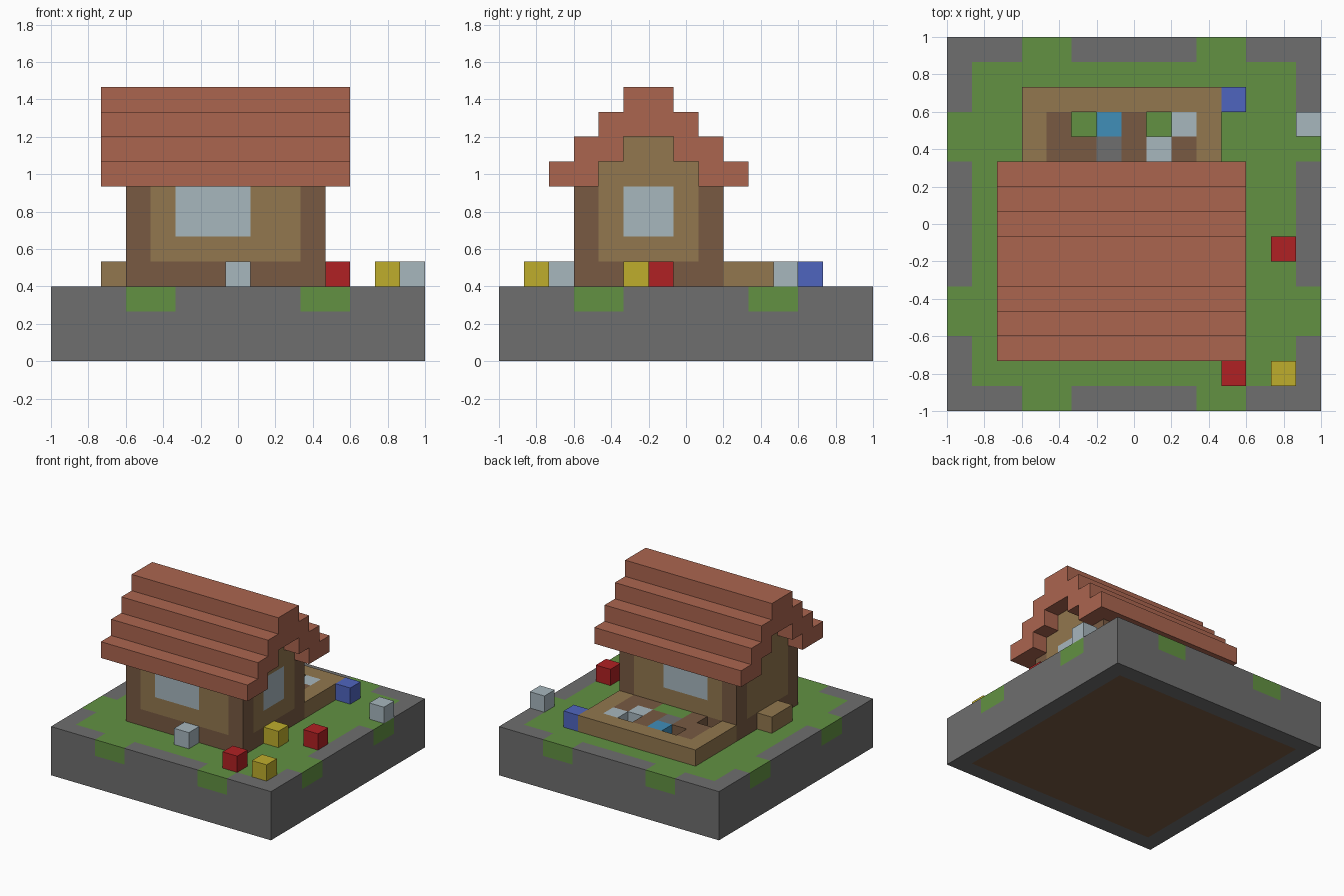
import bpy
import bmesh
from mathutils import Vector

if "Cube" in bpy.data.objects:
    bpy.data.objects.remove(bpy.data.objects["Cube"], do_unlink=True)

U = 2 / 15  # one block


def material(name, rgb):
    lin = [((c / 255 + 0.055) / 1.055) ** 2.4 for c in rgb] + [1]
    m = bpy.data.materials.new(name)
    m.use_nodes = True
    m.diffuse_color = lin
    m.node_tree.nodes["Principled BSDF"].inputs["Base Color"].default_value = lin
    return m


STONE = material("grey stone", (110, 110, 110))
GRASS = material("grass green", (98, 145, 66))
TILE = material("clay roof", (171, 101, 79))
TIMBER = material("dark timber", (120, 90, 66))
PLANK = material("tan plank", (146, 119, 78))
PALE = material("pale glass", (167, 183, 190))
RED = material("flower red", (176, 33, 35))
YELLOW = material("flower yellow", (191, 173, 44))
BLUE = material("flower blue", (79, 101, 191))
WATER = material("water blue", (64, 142, 185))


def finish(bm, name, mats):
    """Turn block units into scene units and link the object."""
    for v in bm.verts:
        v.co = Vector((v.co.x * U - 1, v.co.y * U - 1, v.co.z * U))
    bmesh.ops.recalc_face_normals(bm, faces=bm.faces)
    mesh = bpy.data.meshes.new(name)
    bm.to_mesh(mesh)
    bm.free()
    for m in mats:
        mesh.materials.append(m)
    obj = bpy.data.objects.new(name, mesh)
    bpy.context.collection.objects.link(obj)
    return obj


def box(name, lo, hi, mats, rule=None):
    """Box in block units; with a rule, its faces are cut on the block grid."""
    bm = bmesh.new()
    bmesh.ops.create_cube(bm, size=1)
    lo, hi = Vector(lo), Vector(hi)
    for v in bm.verts:
        v.co = (lo + hi) / 2 + v.co * (hi - lo)
    if rule:
        for axis in range(3):
            normal = Vector([float(k == axis) for k in range(3)])
            for cut in range(int(lo[axis]) + 1, int(hi[axis])):
                geom = bm.verts[:] + bm.edges[:] + bm.faces[:]
                bmesh.ops.bisect_plane(bm, geom=geom, plane_co=normal * cut, plane_no=normal)
        bm.normal_update()
        for f in bm.faces:
            f.material_index = rule(f.calc_center_median(), f.normal)
    return finish(bm, name, mats)


def block(name, x, y, mat):
    return box(name, (x, y, 3), (x + 1, y + 1, 4), [mat])


# Ground slab: stone rim, grass lawn with tongues over the edge, earth below
def ground_rule(c, n):
    i, j = min(int(c.x), 14), min(int(c.y), 14)
    inner = 0 < i < 14 and 0 < j < 14
    if n.z < -0.5:
        return 2 if inner else 0
    if c.z < 2:
        return 0
    tongue = (3, 4, 10, 11)
    on_edge = (i in (0, 14) and j in tongue) or (j in (0, 14) and i in tongue)
    return 1 if inner or on_edge else 0


box("ground", (0, 0, 0), (15, 15, 3), [STONE, GRASS, TIMBER], ground_rule)


# House walls: timber frame, plank panels, windows on three sides
def wall_rule(c, n):
    if abs(n.z) > 0.5:
        return 0
    long_side = abs(n.y) > 0.5
    along = c.x if long_side else c.y
    if c.z < 4 or along < 4 or along > (10 if long_side else 8):
        return 0
    window_end = 8 if long_side else 7
    if c.z > 5 and 5 < along < window_end and n.x > -0.5:
        return 2
    return 1


box("house_walls", (3, 3, 3), (11, 9, 7), [TIMBER, PLANK, PALE], wall_rule)
box("gable_lower", (3, 4, 7), (11, 8, 8), [PLANK])
box("gable_upper", (3, 5, 8), (11, 7, 9), [PLANK])
box("door_step", (2, 5, 3), (3, 7, 4), [PLANK])

# Stepped roof: one stair profile, mirrored about the ridge and extruded
RIDGE = 6
half = []
for step in range(4):
    half += [(2 + step, 7 + step), (2 + step, 8 + step)]
underside = [(RIDGE, 9), (5, 9), (5, 8), (4, 8), (4, 7)]
right_half = [(2 * RIDGE - y, z) for y, z in reversed(half)]
right_under = [(2 * RIDGE - y, z) for y, z in reversed(underside[1:])]
bm = bmesh.new()
end = bm.faces.new([bm.verts.new((2, y, z)) for y, z in half + right_half + right_under + underside])
extruded = bmesh.ops.extrude_face_region(bm, geom=[end])
for v in extruded["geom"]:
    if isinstance(v, bmesh.types.BMVert):
        v.co.x += 10
finish(bm, "roof", [TILE])

# Garden bed behind the house: plank border
box("bed_side_right", (3, 9, 3), (4, 13, 4), [PLANK])
box("bed_side_left", (10, 9, 3), (11, 13, 4), [PLANK])
box("bed_back", (4, 12, 3), (10, 13, 4), [PLANK])

# Bed contents by row, outward from the wall; a dot is an open hole
CONTENTS = {
    "s": ("bed_soil", TIMBER),
    "g": ("bed_plant", GRASS),
    "r": ("bed_rock", STONE),
    "p": ("bed_pale_block", PALE),
    "w": ("bed_water", WATER),
}
for row, cells in enumerate((".sggss", "ssrsps", "s.ws.p")):
    for col, cell in enumerate(cells):
        if cell != ".":
            name, mat = CONTENTS[cell]
            block(name, 4 + col, 9 + row, mat)

# Flowers on the lawn
for x, y, name, mat in (
    (7, 2, "flower_pale", PALE),
    (14, 11, "flower_pale", PALE),
    (11, 1, "flower_red", RED),
    (13, 6, "flower_red", RED),
    (13, 1, "flower_yellow", YELLOW),
    (11, 5, "flower_yellow", YELLOW),
    (11, 12, "flower_blue", BLUE),
):
    block(name, x, y, mat)
